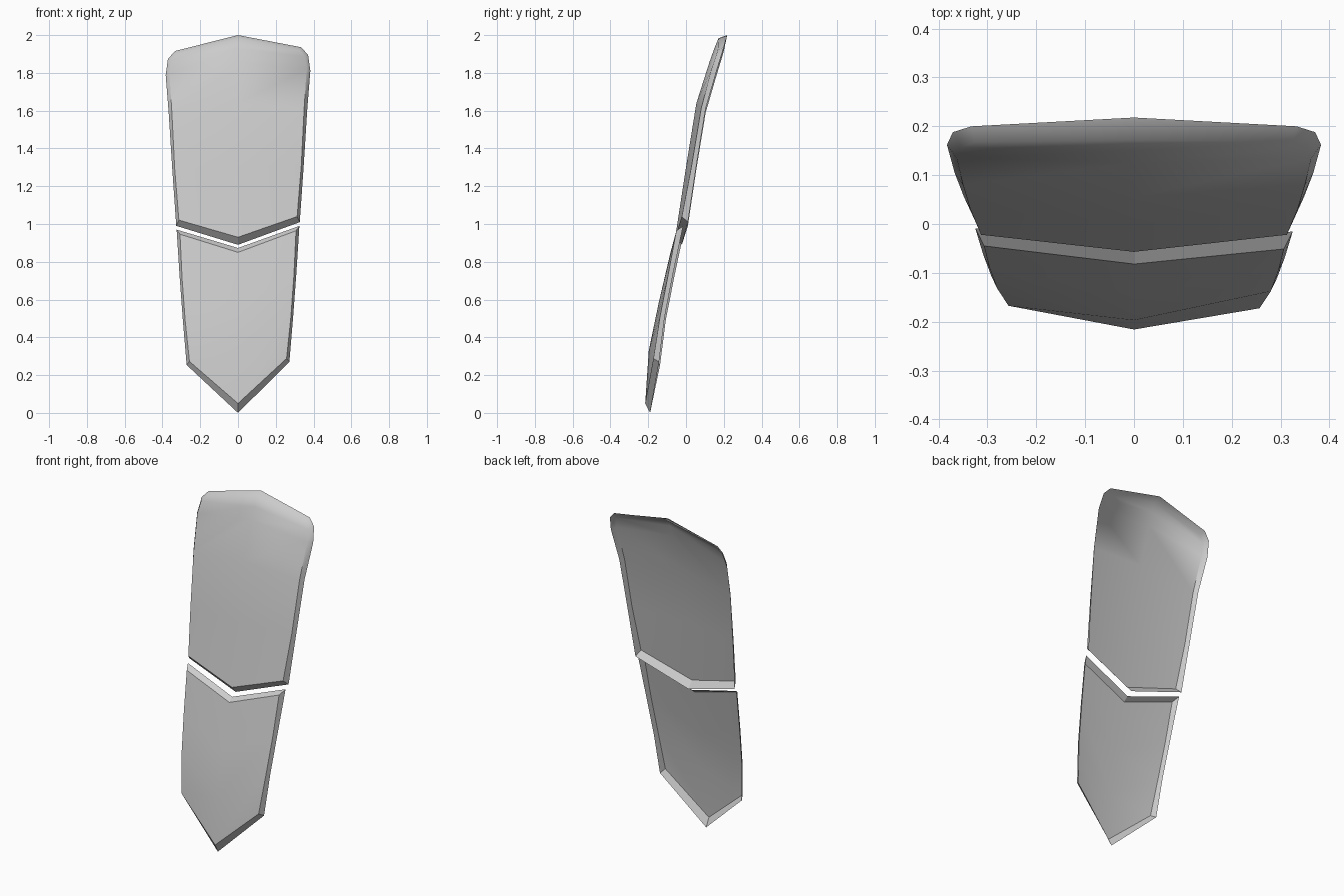
import bpy, bmesh

if "Cube" in bpy.data.objects:
    bpy.data.objects.remove(bpy.data.objects["Cube"])


def plate(name, center, edge, rim, smooth_top, yshear):
    """Open folded shell: front face plus a flared rim running backwards.
    center: (y, z) along the fold; edge: (x, y, z) along the side;
    rim: back outline from bottom centre round to top centre."""
    bm = bmesh.new()

    def lean(p, s):
        x, y, z = p
        x *= s
        return bm.verts.new((x, y + yshear * x, z + 0.03 * x))

    for s in (1, -1):
        c = [lean((0, y, z), s) for y, z in center]
        e = [lean(p, s) for p in edge]
        r = [lean(p, s) for p in rim]
        outline = [c[0]] + e + [c[-1]]
        quads = [(c[i], e[i], e[i + 1], c[i + 1]) for i in range(len(c) - 1)]
        quads += [(outline[i], r[i], r[i + 1], outline[i + 1])
                  for i in range(len(r) - 1)]
        for q in quads:
            f = bm.faces.new(q if s > 0 else q[::-1])
            f.smooth = True
        # crisp crease between face and rim
        last = len(outline) - (4 if smooth_top else 1)
        for i in range(last):
            bm.edges.get((outline[i], outline[i + 1])).smooth = False
        # crisp rim corners
        bm.edges.get((outline[0], r[0])).smooth = False
        bm.edges.get((outline[1], r[1])).smooth = False
        if not smooth_top:
            for i in (-1, -2):
                bm.edges.get((outline[i], r[i])).smooth = False
    bmesh.ops.remove_doubles(bm, verts=bm.verts, dist=1e-4)
    me = bpy.data.meshes.new(name)
    bm.to_mesh(me)
    bm.free()
    ob = bpy.data.objects.new(name, me)
    bpy.context.collection.objects.link(ob)
    return ob


# Upper plate with rounded top corners
plate("upper_plate",
      [(-0.057, 0.93), (0.0, 1.30), (0.055, 1.64),
       (0.125, 1.86), (0.15, 1.93), (0.172, 1.983)],
      [(0.313, -0.022, 1.03), (0.335, 0.03, 1.30), (0.35, 0.08, 1.60),
       (0.363, 0.135, 1.81), (0.354, 0.157, 1.875), (0.325, 0.168, 1.912)],
      [(0, -0.022, 0.89), (0.327, 0.01, 1.0), (0.348, 0.055, 1.30),
       (0.367, 0.104, 1.60), (0.383, 0.162, 1.80), (0.371, 0.188, 1.885),
       (0.333, 0.2, 1.926), (0, 0.218, 2.0)],
      True, 0.0)

# Lower plate with a pointed bottom
plate("lower_plate",
      [(-0.216, 0.05), (-0.197, 0.33), (-0.145, 0.58), (-0.082, 0.85)],
      [(0.257, -0.170, 0.28), (0.28, -0.135, 0.50),
       (0.296, -0.092, 0.72), (0.307, -0.048, 0.955)],
      [(0, -0.19, 0.0), (0.272, -0.14, 0.262), (0.292, -0.11, 0.50),
       (0.309, -0.065, 0.73), (0.325, -0.012, 0.98), (0, -0.055, 0.873)],
      False, -0.01)
